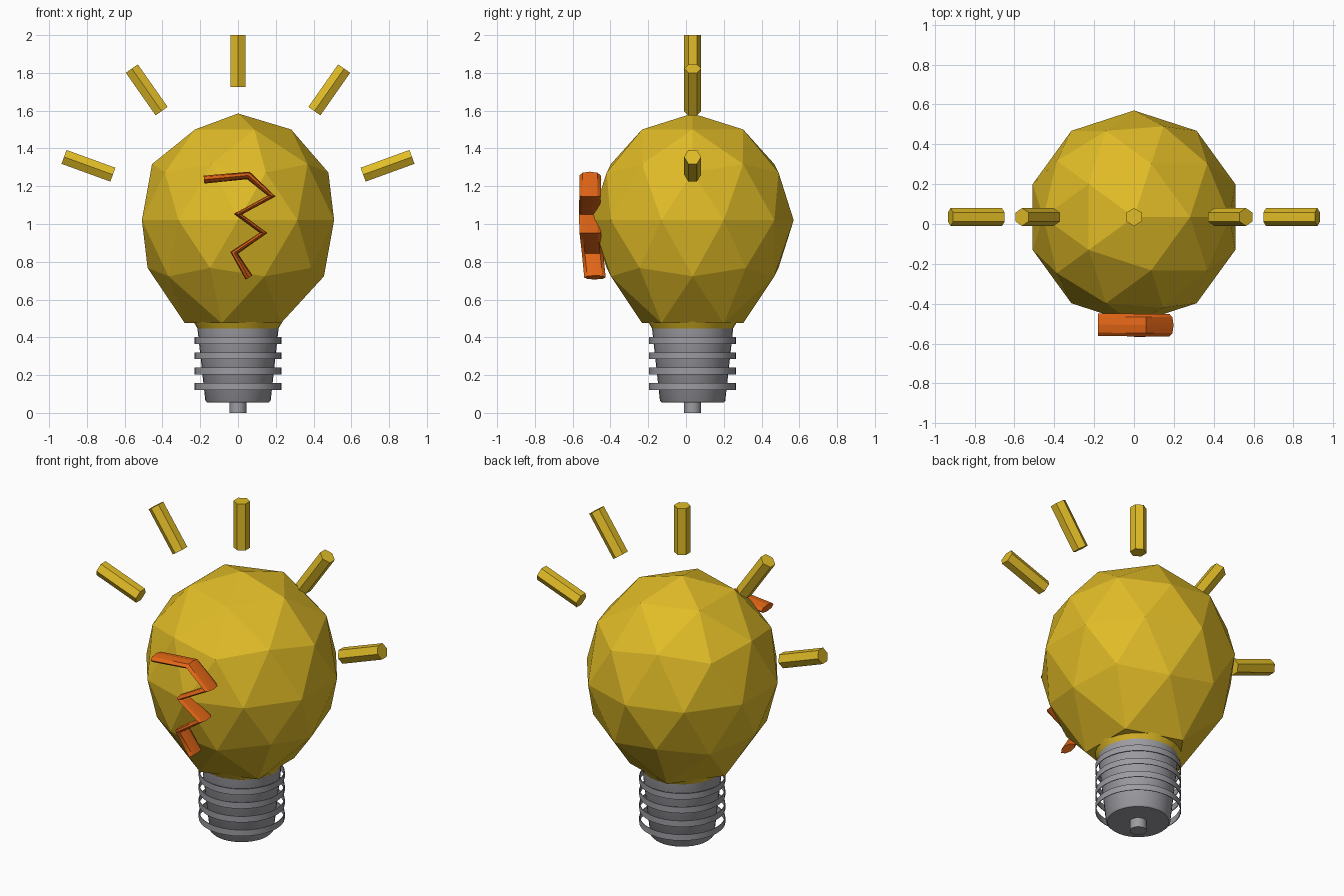
import bpy
import bmesh
import math
from mathutils import Matrix, Vector

if "Cube" in bpy.data.objects:
    bpy.data.objects.remove(bpy.data.objects["Cube"], do_unlink=True)

CY = 0.035                       # depth of the bulb axis
CENTRE = Vector((0, CY, 1.02))   # middle of the glass


def material(name, rgb):
    m = bpy.data.materials.new(name)
    m.use_nodes = True
    m.diffuse_color = (*rgb, 1)
    m.node_tree.nodes["Principled BSDF"].inputs["Base Color"].default_value = (*rgb, 1)
    return m


yellow = material("warm yellow", (0.75, 0.5, 0.02))
orange = material("burnt orange", (0.75, 0.13, 0.008))
grey = material("metal grey", (0.33, 0.33, 0.36))


def finish(name, bm, mat, smooth=False):
    bmesh.ops.recalc_face_normals(bm, faces=bm.faces)
    mesh = bpy.data.meshes.new(name)
    bm.to_mesh(mesh)
    bm.free()
    mesh.materials.append(mat)
    ob = bpy.data.objects.new(name, mesh)
    bpy.context.collection.objects.link(ob)
    if smooth:
        shade(ob)
    return ob


def shade(ob):
    bpy.ops.object.select_all(action="DESELECT")
    ob.select_set(True)
    bpy.context.view_layer.objects.active = ob
    bpy.ops.object.shade_smooth_by_angle(angle=math.radians(40))


def lathe(name, profile, mat, closed=False, steps=32):
    """Spin (radius, height) points around the bulb axis."""
    bm = bmesh.new()
    verts = [bm.verts.new((r, CY, z)) for r, z in profile]
    edges = [bm.edges.new(p) for p in zip(verts, verts[1:])]
    if closed:
        edges.append(bm.edges.new((verts[-1], verts[0])))
    bmesh.ops.spin(bm, geom=verts + edges, cent=(0, CY, 0), axis=(0, 0, 1),
                   angle=math.tau, steps=steps, use_duplicate=False)
    bmesh.ops.remove_doubles(bm, verts=bm.verts, dist=0.0005)
    return finish(name, bm, mat, smooth=True)


# Faceted glass, with the lowest facets drawn down to the neck
bm = bmesh.new()
bmesh.ops.create_icosphere(bm, subdivisions=2, radius=1)
for v in bm.verts:
    if v.co.z < -0.8:
        v.co.z = -0.965
    v.co = CENTRE + Vector((v.co.x * 0.535, v.co.y * 0.535, v.co.z * 0.565))
finish("glass_bulb", bm, yellow)

# Collar between glass and screw base
lathe("neck_collar", [(0, 0.445), (0.213, 0.445), (0.255, 0.515), (0, 0.515)], yellow)

# Screw base, contact tip and thin thread bands
lathe("screw_base", [(0, 0.056), (0.165, 0.056), (0.173, 0.064),
                     (0.215, 0.448), (0, 0.448)], grey)
lathe("contact_tip", [(0, 0), (0.045, 0), (0.045, 0.06), (0, 0.06)], grey)
for i in range(4):
    z = 0.14 + i * 0.081
    lathe(f"thread_band_{i + 1}", [(0.227, z - 0.018), (0.231, z - 0.018),
                                   (0.231, z + 0.018), (0.227, z + 0.018)], grey, closed=True)

# Light rays: hexagonal bars fanned around the glass
for i, degrees in enumerate((-70, -35, 0, 35, 70)):
    bm = bmesh.new()
    bmesh.ops.create_cone(bm, cap_ends=True, segments=6, radius1=0.045,
                          radius2=0.045, depth=0.275)
    place = (Matrix.Translation(CENTRE) @ Matrix.Rotation(math.radians(degrees), 4, "Y")
             @ Matrix.Translation((0, 0, 0.8425)))
    has_front_edge = any(abs(v.co.x) < 0.001 for v in bm.verts)
    if not has_front_edge:
        place = place @ Matrix.Rotation(math.radians(30), 4, "Z")
    bmesh.ops.transform(bm, matrix=place, verts=bm.verts)
    finish(f"light_ray_{i + 1}", bm, yellow)

# Zigzag crack: a round tube stretched in depth
DEPTH = 2.7
path = [(-0.18, 1.235, -0.505), (0.055, 1.257, -0.508), (0.178, 1.148, -0.508),
        (0.0, 1.052, -0.51), (0.135, 0.953, -0.507), (-0.02, 0.848, -0.495),
        (0.058, 0.717, -0.482)]
curve = bpy.data.curves.new("crack", "CURVE")
curve.dimensions = "3D"
curve.bevel_depth = 0.021
curve.bevel_resolution = 2
curve.use_fill_caps = True
spline = curve.splines.new("POLY")
spline.points.add(len(path) - 1)
for p, (x, z, y) in zip(spline.points, path):
    p.co = (x, y / DEPTH, z, 1)
curve.materials.append(orange)
crack = bpy.data.objects.new("crack", curve)
crack.scale.y = DEPTH
bpy.context.collection.objects.link(crack)
bpy.ops.object.select_all(action="DESELECT")
crack.select_set(True)
bpy.context.view_layer.objects.active = crack
bpy.ops.object.convert(target="MESH")
shade(bpy.context.view_layer.objects.active)
